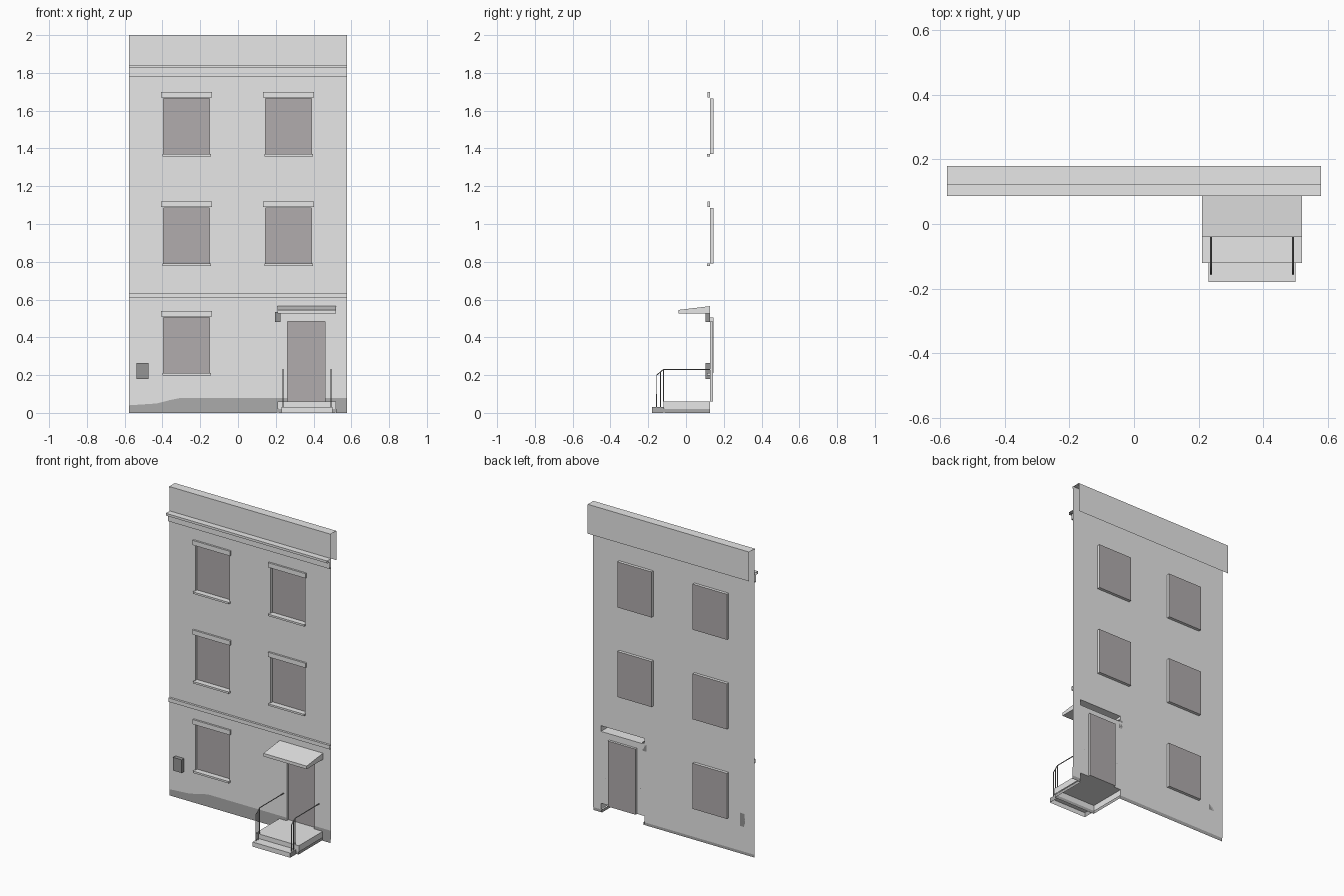
import bpy, bmesh
from mathutils import Vector

if "Cube" in bpy.data.objects:
    bpy.data.objects.remove(bpy.data.objects["Cube"], do_unlink=True)


def material(name, r, g, b):
    m = bpy.data.materials.new(name)
    m.use_nodes = True
    m.diffuse_color = (r, g, b, 1)
    m.node_tree.nodes["Principled BSDF"].inputs["Base Color"].default_value = (r, g, b, 1)
    return m


PLASTER = material("pale plaster", 0.8, 0.8, 0.8)
DARK = material("dark base paint", 0.41, 0.41, 0.41)
GLASS = material("warm grey panel", 0.44, 0.415, 0.42)
METAL = material("dark metal", 0.3, 0.3, 0.3)

WALL = 0.127   # depth of the facade sheet
HALF = 0.578   # half the facade width


def finish(name, bm, *mats):
    mesh = bpy.data.meshes.new(name)
    bm.to_mesh(mesh)
    bm.free()
    for m in mats:
        mesh.materials.append(m)
    ob = bpy.data.objects.new(name, mesh)
    bpy.context.collection.objects.link(ob)
    return ob


def box(name, x, y, z, *mats, open_sides=(), rule=None):
    """Box from ranges; faces whose normal is in open_sides are left out."""
    bm = bmesh.new()
    bmesh.ops.create_cube(bm, size=1)
    for v in bm.verts:
        v.co = Vector([r[0] if c < 0 else r[1] for c, r in zip(v.co, (x, y, z))])
    bm.normal_update()
    drop = [f for f in bm.faces if any(f.normal.dot(Vector(d)) > 0.9 for d in open_sides)]
    bmesh.ops.delete(bm, geom=drop, context='FACES')
    if rule:
        for f in bm.faces:
            f.material_index = rule(f)
    return finish(name, bm, *mats)


def strip(name, profile, mat):
    """Open-ended moulding: a (y, z) profile swept across the facade."""
    bm = bmesh.new()
    rows = [[bm.verts.new((x, y, z)) for x in (-HALF, HALF)] for y, z in profile]
    for a, b in zip(rows, rows[1:]):
        bm.faces.new((a[0], a[1], b[1], b[0]))
    return finish(name, bm, mat)


def panel(name, y, points, mat):
    bm = bmesh.new()
    bm.faces.new([bm.verts.new((x, y, z)) for x, z in points])
    return finish(name, bm, mat)


FRONT, BACK, DOWN = (0, -1, 0), (0, 1, 0), (0, 0, -1)
columns = [(-0.395, -0.15), (0.145, 0.39)]
floors = [0.21, 0.79, 1.37]
windows = [(c, (z, z + 0.295)) for z in floors for c in columns
           if not (z == floors[0] and c == columns[1])]
door = ((0.262, 0.46), (0.06, 0.485))
landing_x = (0.21, 0.52)
holes = windows + [door, (landing_x, (0.0, 0.06)), (landing_x, (0.525, 0.562))]

# Facade sheet with its openings left out of a grid
xs = sorted({-HALF, HALF} | {v for h in holes for v in h[0]})
zs = sorted({0.02, 2.0} | {v for h in holes for v in h[1] if v > 0})
bm = bmesh.new()
for x0, x1 in zip(xs, xs[1:]):
    for z0, z1 in zip(zs, zs[1:]):
        cx, cz = (x0 + x1) / 2, (z0 + z1) / 2
        if not any(h[0][0] < cx < h[0][1] and h[1][0] < cz < h[1][1] for h in holes):
            bm.faces.new([bm.verts.new((x, WALL, z)) for x, z in
                          ((x0, z0), (x1, z0), (x1, z1), (x0, z1))])
bmesh.ops.remove_doubles(bm, verts=bm.verts[:], dist=0.0001)
bmesh.ops.dissolve_limit(bm, angle_limit=0.01, verts=bm.verts[:], edges=bm.edges[:])
finish("facade_wall", bm, PLASTER)

# Recessed windows and door: pale reveals with a dark back panel
back_is_panel = lambda f: int(f.normal.y > 0.9)
for i, (x, z) in enumerate(windows):
    box(f"window_{i}", x, (WALL, 0.146), z, PLASTER, GLASS,
        open_sides=[FRONT], rule=back_is_panel)
    box(f"lintel_{i}", (x[0] - 0.012, x[1] + 0.012), (0.115, WALL),
        (z[1] + 0.005, z[1] + 0.035), PLASTER)
    box(f"sill_{i}", (x[0] - 0.006, x[1] + 0.006), (0.11, WALL),
        (z[0] - 0.012, z[0]), PLASTER)
box("door", door[0], (WALL, 0.142), door[1], PLASTER, GLASS,
    open_sides=[FRONT], rule=back_is_panel)

# Mouldings and parapet
strip("parapet_cap", [(WALL, 1.99), (0.122, 1.99), (0.122, 2.0), (0.18, 2.0), (0.18, 1.81)], PLASTER)
strip("cornice", [(WALL, 1.78), (0.11, 1.78), (0.11, 1.825), (0.087, 1.825),
                  (0.087, 1.84), (WALL, 1.84)], PLASTER)
strip("storey_band", [(WALL, 0.61), (0.113, 0.61), (0.113, 0.635), (WALL, 0.635)], PLASTER)

# Dark painted base, fading into the wall at one end
panel("base_main", 0.123, [(-HALF, 0), (0.21, 0), (0.21, 0.08), (-0.3, 0.08),
                           (-0.36, 0.068), (-0.43, 0.05), (-HALF, 0.04)], DARK)
for name, x0, x1, z0 in (("base_end", 0.52, HALF, 0), ("base_door_right", 0.21, 0.262, 0.06),
                         ("base_door_left", 0.46, 0.52, 0.06)):
    panel(name, 0.123, [(x0, z0), (x1, z0), (x1, 0.08), (x0, 0.08)], DARK)

# Entrance landing and step, hollow underneath
box("landing", landing_x, (-0.12, WALL), (0.02, 0.06), PLASTER, open_sides=[BACK, DOWN])
box("landing_plinth", (0.215, 0.515), (-0.115, WALL), (0, 0.02), DARK,
    open_sides=[BACK, DOWN, (0, 0, 1)])
box("step", (0.23, 0.5), (-0.18, -0.12), (0, 0.03), PLASTER, DARK,
    open_sides=[BACK, DOWN], rule=lambda f: int(abs(f.normal.x) > 0.9))

# Sloping canopy, open into the wall
canopy = box("canopy", landing_x, (-0.04, WALL), (0.525, 0.565), PLASTER, open_sides=[BACK])
for v in canopy.data.vertices:
    if v.co.y < 0 and v.co.z > 0.55:
        v.co.z = 0.545

# Wall lamp and meter box
box("wall_lamp", (0.195, 0.224), (0.102, WALL), (0.48, 0.535), METAL)
box("meter_box", (-0.537, -0.475), (0.102, WALL), (0.18, 0.265), METAL)


# Handrails
def rail(name, points):
    cu = bpy.data.curves.new(name, 'CURVE')
    cu.dimensions = '3D'
    cu.bevel_depth = 0.003
    cu.bevel_resolution = 1
    cu.use_fill_caps = True
    sp = cu.splines.new('POLY')
    sp.points.add(len(points) - 1)
    for p, co in zip(sp.points, points):
        p.co = (*co, 1)
    cu.materials.append(METAL)
    bpy.context.collection.objects.link(bpy.data.objects.new(name, cu))


for side, x in (("right", 0.238), ("left", 0.492)):
    rail(f"handrail_{side}", [(x, -0.155, 0.03), (x, -0.155, 0.2),
                              (x, -0.12, 0.23), (x, WALL, 0.23)])
    rail(f"rail_post_{side}", [(x, -0.118, 0.06), (x, -0.118, 0.23)])
    rail(f"rail_baluster_{side}", [(x, -0.136, 0.03), (x, -0.136, 0.215)])
